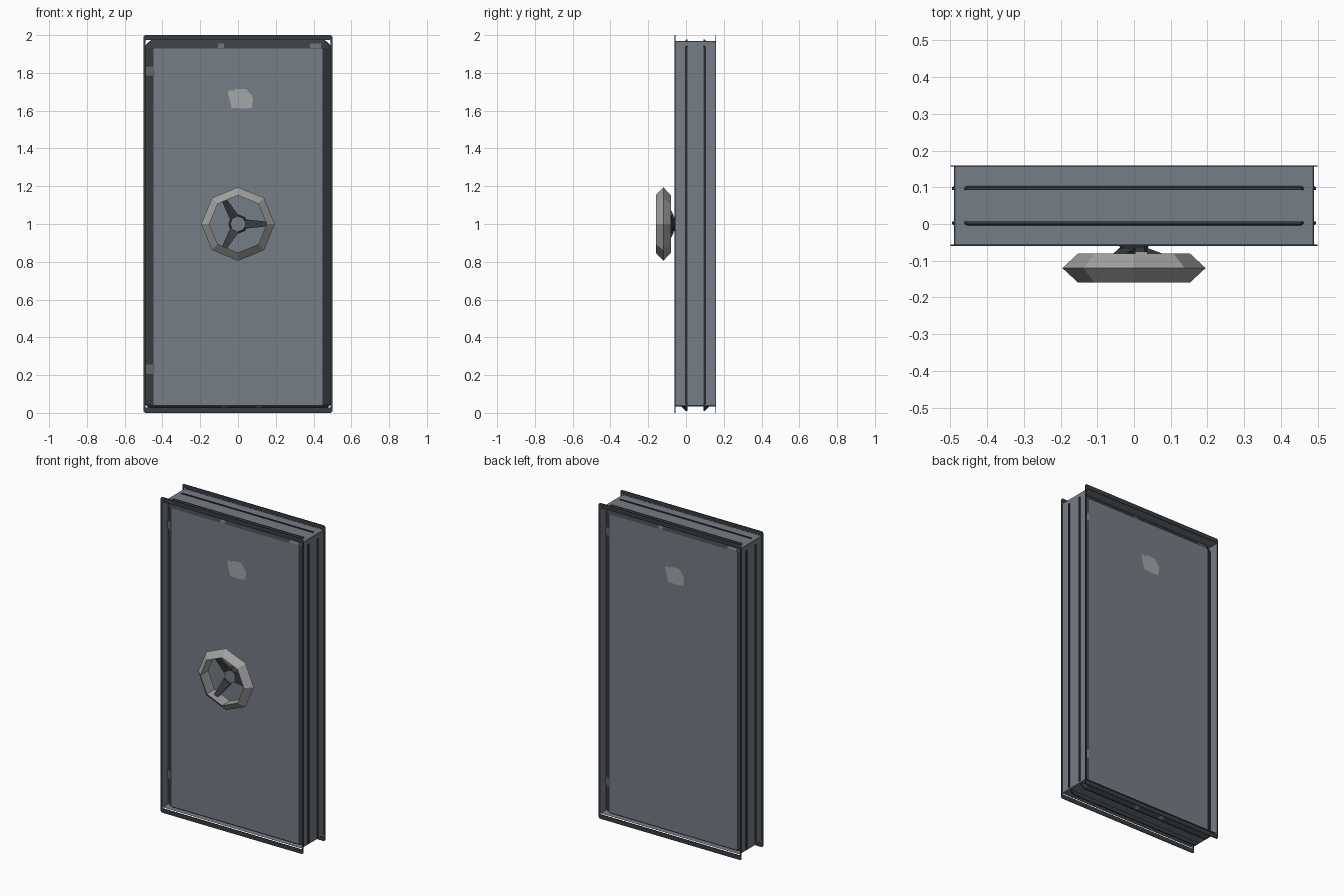
import bpy, math
from mathutils import Matrix, Vector

if "Cube" in bpy.data.objects:
    bpy.data.objects.remove(bpy.data.objects["Cube"])


def material(name, rgb):
    m = bpy.data.materials.new(name)
    m.diffuse_color = (*rgb, 1)
    m.use_nodes = True
    m.node_tree.nodes["Principled BSDF"].inputs["Base Color"].default_value = m.diffuse_color
    return m


STEEL = material("blue grey steel", (0.18, 0.205, 0.24))
DARK = material("dark trim", (0.04, 0.047, 0.052))
LIGHT = material("light grey metal", (0.36, 0.36, 0.36))
BARE = material("bare patch", (0.37, 0.38, 0.39))
WORN = material("worn edge", (0.14, 0.15, 0.15))

# half turn that carries every front part to the back of the door
TO_BACK = Matrix.Translation((0, 0.1, 0)) @ Matrix.Rotation(math.pi, 4, 'Z')


def make(name, verts, faces, mats, back=False):
    me = bpy.data.meshes.new(name)
    me.from_pydata(verts, [], faces)
    for m in mats:
        me.materials.append(m)
    if back:
        me.transform(TO_BACK)
    me.update()
    ob = bpy.data.objects.new(name, me)
    bpy.context.collection.objects.link(ob)
    return ob


def rect(hx, z0, z1, y, c):
    """Rectangle loop with corners cut by c, seen from the front."""
    p = [(-hx + c, z0), (hx - c, z0), (hx, z0 + c), (hx, z1 - c),
         (hx - c, z1), (-hx + c, z1), (-hx, z1 - c), (-hx, z0 + c)]
    return [(x, y, z) for x, z in p]


def loft(name, loops, mats, closed=False, back=False, caps=False):
    n = len(loops[0])
    verts = [v for lp in loops for v in lp]
    faces = []
    for k in range(len(loops) if closed else len(loops) - 1):
        a, b = k * n, ((k + 1) % len(loops)) * n
        for i in range(n):
            j = (i + 1) % n
            faces.append((a + i, b + i, b + j, a + j))
    if caps:
        faces.append(tuple(range(n)))
        faces.append(tuple(reversed(range(len(verts) - n, len(verts)))))
    return make(name, verts, faces, mats, back)


def circle(r, y, n=8):
    return [(r * math.cos(2 * math.pi * i / n), y, 1 + r * math.sin(2 * math.pi * i / n))
            for i in range(n)]


# outer wall running around the door
loft("outer_wall", [rect(0.49, 0.035, 1.97, -0.06, 0.003),
                    rect(0.49, 0.035, 1.97, 0.16, 0.003)], [STEEL])

for back, side in ((False, "front"), (True, "back")):
    # recessed main panel
    make(side + "_panel", rect(0.447, 0.04, 1.93, -0.03, 0.003), [tuple(range(8))], [STEEL], back)

    # sloped dark trim, poking through the wall as a thin line
    loft(side + "_sloped_trim", [rect(0.447, 0.04, 1.93, -0.03, 0.003),
                                 rect(0.496, 0.01, 1.976, 0.0, 0.04),
                                 rect(0.496, 0.01, 1.976, 0.007, 0.04),
                                 rect(0.48, 0.05, 1.96, 0.007, 0.003)], [DARK], back=back)

    # thin upright rim along the outer edge
    inner, outer = (0.491, 0.028, 1.973, 0.003), (0.5, 0.0, 2.0, 0.008)
    rim = [(inner, -0.06), (outer, -0.06), (outer, -0.056), (inner, -0.056)]
    loft(side + "_rim", [rect(s[0], s[1], s[2], y, s[3]) for s, y in rim], [DARK],
         closed=True, back=back)

    # bare metal patch high on the panel
    px = [(-0.053, 1.69), (-0.045, 1.66), (-0.033, 1.615), (0.03, 1.61), (0.074, 1.615),
          (0.08, 1.67), (0.045, 1.715), (-0.01, 1.715), (-0.025, 1.705), (-0.05, 1.71)]
    make(side + "_bare_patch", [(x, -0.032, z) for x, z in px],
         [tuple(range(len(px)))], [BARE], back)

    # worn spots on the sloped trim
    verts, faces = [], []

    def spot(corners):
        faces.append(tuple(range(len(verts), len(verts) + 4)))
        verts.extend(corners)

    for x in (-0.07, 0.11):
        spot([(x - 0.014, -0.005, 0.012), (x + 0.014, -0.005, 0.012),
              (x + 0.014, -0.029, 0.036), (x - 0.014, -0.029, 0.036)])
    for x, w in ((-0.09, 0.015), (0.41, 0.03)):
        spot([(x - w, -0.031, 1.933), (x + w, -0.031, 1.933),
              (x + w, -0.016, 1.955), (x - w, -0.016, 1.955)])
    for z in (0.23, 1.81):
        spot([(-0.488, -0.008, z - 0.025), (-0.45, -0.031, z - 0.025),
              (-0.45, -0.031, z + 0.025), (-0.488, -0.008, z + 0.025)])
    make(side + "_worn_spots", verts, faces, [WORN], back)

# hand wheel: eight-sided ring with a three-cornered section
loft("wheel_rim", [circle(0.152, -0.16), circle(0.195, -0.12), circle(0.152, -0.08)],
     [LIGHT], closed=True)

# wheel hub with a steel front cap
hub = loft("wheel_hub", [circle(0.042, -0.078), circle(0.038, -0.065), circle(0.05, -0.03)],
           [DARK, STEEL], caps=True)
for p in hub.data.polygons:
    if p.normal.y < -0.9:
        p.material_index = 1

# three tapered spokes rising from the hub to the ring
for k in range(3):
    turn = Matrix.Translation((0, 0, 1)) @ Matrix.Rotation(k * 2 * math.pi / 3, 4, 'Y')
    ends = []
    for r, y, w, t in ((0.036, -0.075, 0.025, 0.01), (0.155, -0.118, 0.012, 0.008)):
        ends.append([tuple(turn @ Vector((r, y + dy, dz))) for dy, dz in
                     ((-t, -w), (t, -w), (t, w), (-t, w))])
    loft("wheel_spoke_%d" % (k + 1), ends[::-1], [DARK], caps=True)
    me = bpy.data.objects["wheel_spoke_%d" % (k + 1)].data
    # turn faces outward
    mid = sum((v.co for v in me.vertices), Vector()) / len(me.vertices)
    if sum((p.center - mid).dot(p.normal) for p in me.polygons) < 0:
        me.flip_normals()
